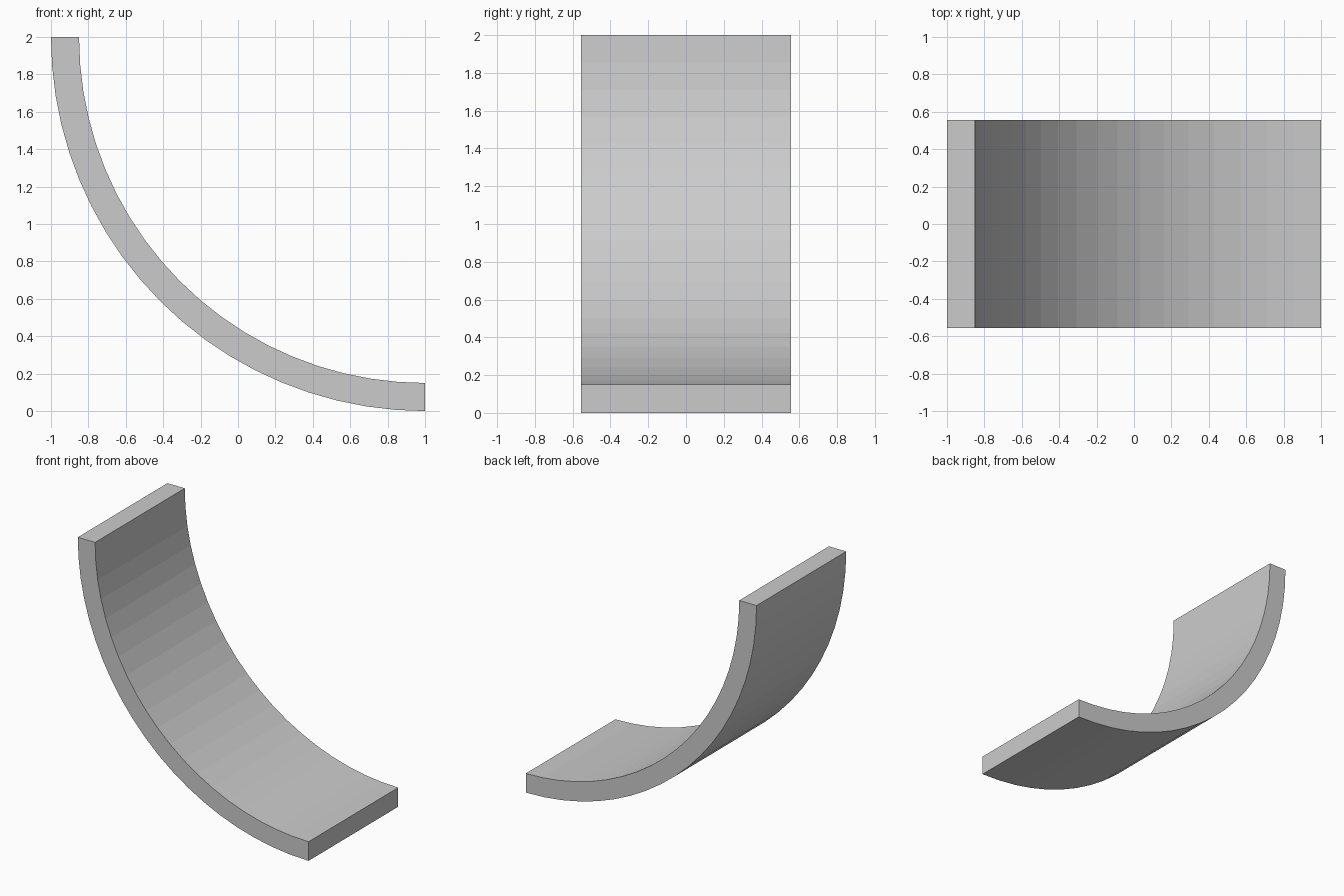
import bpy, bmesh
from math import sin, cos, pi

if "Cube" in bpy.data.objects:
    bpy.data.objects.remove(bpy.data.objects["Cube"])

OUTER, INNER, HALF_WIDTH, STEPS = 2.0, 1.85, 0.555, 20


def arc(radius):
    """Quarter arc about (1, 2) in the x-z plane, from top left to bottom right."""
    angles = [pi / 2 * i / STEPS for i in range(STEPS + 1)]
    return [(1 - radius * cos(a), -HALF_WIDTH, 2 - radius * sin(a)) for a in angles]


bm = bmesh.new()

# Side profile: a strip of quads between the outer and inner arcs
outer = [bm.verts.new(p) for p in arc(OUTER)]
inner = [bm.verts.new(p) for p in arc(INNER)]
for i in range(STEPS):
    bm.faces.new((outer[i], outer[i + 1], inner[i + 1], inner[i]))

# Extrude the profile across the full width
result = bmesh.ops.extrude_face_region(bm, geom=bm.faces[:], use_keep_orig=True)
moved = [v for v in result["geom"] if isinstance(v, bmesh.types.BMVert)]
bmesh.ops.translate(bm, verts=moved, vec=(0, 2 * HALF_WIDTH, 0))
bmesh.ops.recalc_face_normals(bm, faces=bm.faces[:])

mesh = bpy.data.meshes.new("curved_ramp")
bm.to_mesh(mesh)
bm.free()
ramp = bpy.data.objects.new("curved_ramp", mesh)
bpy.context.collection.objects.link(ramp)
